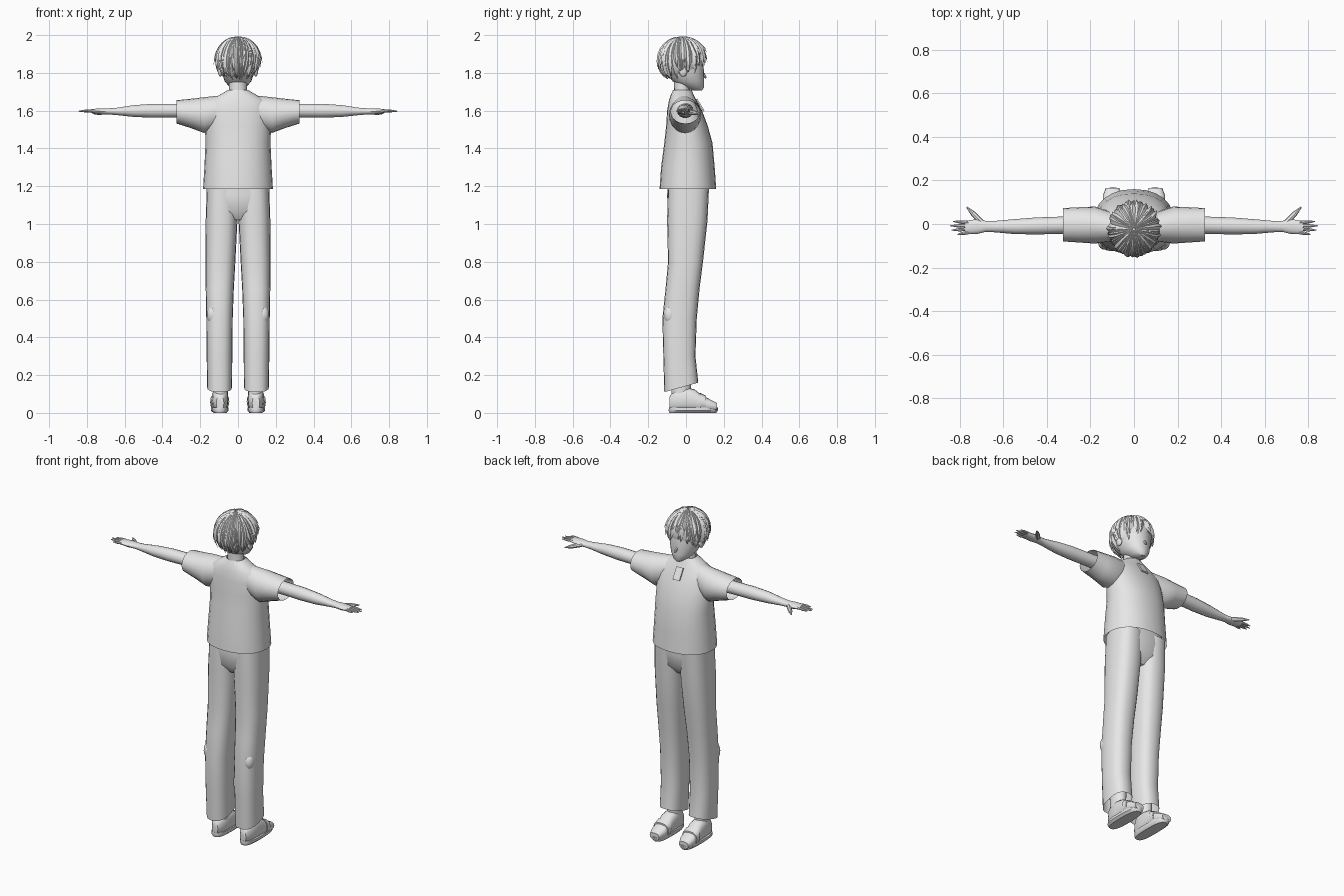
import bpy, bmesh, math, random
from mathutils import Vector

random.seed(4)
default_cube = bpy.data.objects.get("Cube")
if default_cube:
    bpy.data.objects.remove(default_cube)

grey = bpy.data.materials.new("plain grey")
grey.use_nodes = True
grey.diffuse_color = (0.8, 0.8, 0.8, 1)
grey.node_tree.nodes["Principled BSDF"].inputs["Base Color"].default_value = (0.8, 0.8, 0.8, 1)
parts = []


def finish(name, bm):
    """Turn a bmesh into a named, coloured object."""
    bmesh.ops.recalc_face_normals(bm, faces=bm.faces)
    mesh = bpy.data.meshes.new(name)
    bm.to_mesh(mesh)
    bm.free()
    mesh.materials.append(grey)
    obj = bpy.data.objects.new(name, mesh)
    bpy.context.collection.objects.link(obj)
    parts.append(obj)
    return obj


def skin(bm, rings, cap_start=True, cap_end=True):
    """Bridge equal rings of points with quads."""
    loops = [[bm.verts.new(p) for p in ring] for ring in rings]
    count = len(loops[0])
    for low, high in zip(loops, loops[1:]):
        for i in range(count):
            j = (i + 1) % count
            bm.faces.new((low[i], low[j], high[j], high[i]))
    if cap_start:
        bm.faces.new(loops[0])
    if cap_end:
        bm.faces.new(loops[-1])


def loft(name, axis, sections, side=1, power=2.0, sides=20, caps=(True, True), tilt=0):
    """Loft rounded sections (position, u min, u max, v min, v max) along an axis."""
    rings = []
    for index, (t, u0, u1, v0, v1) in enumerate(sections):
        ring = []
        for k in range(sides):
            a = math.tau * k / sides
            c, s = math.cos(a), math.sin(a)
            u = (u0 + u1) / 2 + (u1 - u0) / 2 * math.copysign(abs(c) ** (2 / power), c)
            v = (v0 + v1) / 2 + (v1 - v0) / 2 * math.copysign(abs(s) ** (2 / power), s)
            p = {"x": (t, u, v), "y": (u, t, v), "z": (u, v, t)}[axis]
            slope = tilt * v if index == len(sections) - 1 else 0
            ring.append((p[0] * side, p[1], p[2] + slope))
        rings.append(ring)
    bm = bmesh.new()
    skin(bm, rings, *caps)
    return finish(name, bm)


def taper(name, start, end, r0, r1, side=1):
    """Tapered rod between two points."""
    a, b = Vector(start), Vector(end)
    a.x, b.x = a.x * side, b.x * side
    turn = (b - a).to_track_quat("Z", "Y")
    rings = []
    for f, r in ((0, r0), (0.55, r0 * 0.95), (1, r1)):
        rings.append([a.lerp(b, f) + turn @ Vector((r * math.cos(k * math.tau / 8),
                      r * math.sin(k * math.tau / 8), 0)) for k in range(8)])
    bm = bmesh.new()
    skin(bm, rings)
    return finish(name, bm)


def ball(name, centre, size):
    bm = bmesh.new()
    bmesh.ops.create_uvsphere(bm, u_segments=16, v_segments=10, radius=1)
    for v in bm.verts:
        v.co = Vector(centre) + Vector(a * b for a, b in zip(v.co, size))
    return finish(name, bm)


# Shirt body, open at the hem
loft("shirt_body", "z", [
    (1.185, -.185, .185, -.14, .16), (1.3, -.178, .178, -.132, .152),
    (1.43, -.172, .172, -.115, .14), (1.52, -.175, .175, -.105, .115),
    (1.6, -.172, .172, -.1, .085), (1.655, -.15, .15, -.09, .055),
    (1.685, -.095, .095, -.08, .04), (1.71, -.052, .052, -.068, .03),
], power=2.2, sides=24, caps=(False, False))

# Neckline placket
bm = bmesh.new()
bmesh.ops.create_cube(bm, size=1)
placket = finish("neck_placket", bm)
placket.scale = (.045, .008, .075)
placket.location = (0, .075, 1.63)
placket.rotation_euler.x = math.radians(31)

# Neck and head
loft("neck", "z", [(1.65, -.055, .055, -.068, .025), (1.7, -.047, .047, -.062, .022),
                   (1.79, -.047, .047, -.065, .02)])
loft("head", "z", [
    (1.708, -.02, .02, .035, .085), (1.722, -.042, .042, -.01, .095),
    (1.755, -.07, .07, -.07, .096), (1.8, -.086, .086, -.105, .095),
    (1.86, -.094, .094, -.125, .092), (1.92, -.09, .09, -.12, .08),
    (1.965, -.06, .06, -.085, .045), (1.985, -.02, .02, -.04, .0),
], power=2.1, sides=24)
taper("nose", (0, .085, 1.8), (0, .106, 1.772), .009, .004)

# Hips between the trouser legs
loft("trouser_hips", "z", [
    (1.02, -.08, .08, -.06, .07), (1.07, -.16, .16, -.095, .11),
    (1.15, -.167, .167, -.1, .12), (1.24, -.16, .16, -.095, .12),
], power=2.4, sides=24)

for side, word in ((1, "left"), (-1, "right")):
    # Sleeve, open at the cuff
    loft(word + "_sleeve", "x", [
        (.07, -.075, .045, 1.52, 1.683), (.18, -.09, .08, 1.482, 1.671),
        (.25, -.085, .077, 1.508, 1.663), (.326, -.08, .073, 1.532, 1.655),
    ], side, caps=(False, False))

    # Arm and palm
    loft(word + "_arm", "x", [
        (.2, -.045, .04, 1.56, 1.64), (.33, -.045, .034, 1.563, 1.637),
        (.45, -.048, .03, 1.562, 1.637), (.55, -.046, .022, 1.566, 1.63),
        (.64, -.038, .014, 1.576, 1.616), (.68, -.036, .014, 1.579, 1.613),
        (.72, -.046, .022, 1.58, 1.613), (.775, -.047, .015, 1.588, 1.609),
    ], side, sides=14)

    # Fingers fan out from the palm
    for i, finger in enumerate(("little", "ring", "middle", "index")):
        reach = (.81, .838, .845, .83)[i]
        taper(f"{word}_{finger}_finger", (.76, -.039 + i * .015, 1.6),
              (reach, -.048 + i * .02, 1.597), .008, .002, side)
    taper(word + "_thumb", (.7, .008, 1.594), (.768, .078, 1.585), .013, .003, side)

    # Trouser leg with a slanted hem
    loft(word + "_trouser_leg", "z", [
        (1.2, .002, .165, -.095, .122), (1.02, .003, .171, -.1, .114),
        (.8, .014, .172, -.095, .09), (.66, .022, .171, -.108, .072),
        (.5, .028, .168, -.125, .057), (.3, .03, .166, -.12, .05),
        (.142, .032, .163, -.115, .065),
    ], side, power=2.5, sides=20, caps=(True, False), tilt=.28)
    ball(word + "_knee_patch", (side * .135, -.085, .52), (.03, .033, .05))
    loft(word + "_ankle", "z", [(.05, .055, .13, -.075, .025),
                                (.4, .05, .14, -.09, .03)], side)

    # Shoe with sole and strap
    loft(word + "_shoe", "y", [
        (-.088, .075, .115, .02, .085), (-.06, .055, .134, .012, .12),
        (.0, .051, .139, .01, .135), (.045, .05, .141, .01, .125),
        (.085, .05, .143, .01, .093), (.13, .052, .143, .01, .07),
        (.165, .068, .13, .012, .052),
    ], side, power=2.6, sides=16)
    loft(word + "_sole", "z", [
        (0, .06, .13, -.088, .16), (.012, .05, .143, -.092, .168),
        (.028, .05, .143, -.09, .17)], side, power=2.8)
    loft(word + "_shoe_strap", "y", [(.075, .046, .147, .015, .106),
                                     (.105, .047, .147, .015, .091)],
         side, power=2.6, sides=16)
    ball(word + "_ear", (side * .094, -.015, 1.81), (.012, .022, .03))

# Hair: a cap plus layers of pointed locks sweeping from the crown
crown = Vector((0, -.022, 1.87))
radii = Vector((.112, .122, .118))


def on_scalp(angle, polar, scale):
    d = Vector((math.sin(polar) * math.sin(angle), math.sin(polar) * math.cos(angle), math.cos(polar)))
    return crown + scale * Vector(a * b for a, b in zip(d, radii))


def add_lock(bm, angle, start, end, width, lift):
    steps, rings = 7, []
    swirl = random.uniform(-.22, .22)
    for k in range(steps + 1):
        f = k / steps
        a, polar = angle + swirl * f * f, start + (end - start) * f
        scale = 1 + lift * f ** 3
        half = width * math.sin(math.pi * (.18 + .82 * f)) + .0006
        across = Vector((math.cos(a), -math.sin(a), 0)) * half
        mid = on_scalp(a, polar, scale)
        out = (mid - crown).normalized()
        rings.append([mid - across - out * half * .3, mid + out * half * .35,
                      mid + across - out * half * .3, mid - out * half * .4])
    skin(bm, rings)


cap = bmesh.new()
bmesh.ops.create_uvsphere(cap, u_segments=24, v_segments=16, radius=1)
for v in cap.verts:
    v.co = crown + Vector(a * b * .96 for a, b in zip(v.co, radii))
# Cut the cap away from the face and nape
bmesh.ops.bisect_plane(cap, geom=cap.verts[:] + cap.edges[:] + cap.faces[:],
                       plane_co=(0, .1, 1.85), plane_no=(0, .45, -1), clear_outer=True)
finish("hair_cap", cap)

locks = bmesh.new()
for count, start, shorten, width, lift in ((26, .5, 0, .024, .03), (24, .12, .22, .025, .09),
                                           (16, .05, .65, .023, .12)):
    for i in range(count):
        angle = math.tau * (i + random.uniform(-.3, .3)) / count
        back = (1 - math.cos(angle)) / 2
        end = math.radians(103 + 47 * back ** .6) - shorten + random.uniform(-.1, .1)
        add_lock(locks, angle, start, end, width, lift + random.uniform(-.03, .05))
finish("hair_locks", locks)

# Smooth shading that keeps the hard edges
bpy.ops.object.select_all(action="DESELECT")
for obj in parts:
    obj.select_set(True)
bpy.context.view_layer.objects.active = parts[0]
bpy.ops.object.shade_smooth_by_angle(angle=math.radians(40))
